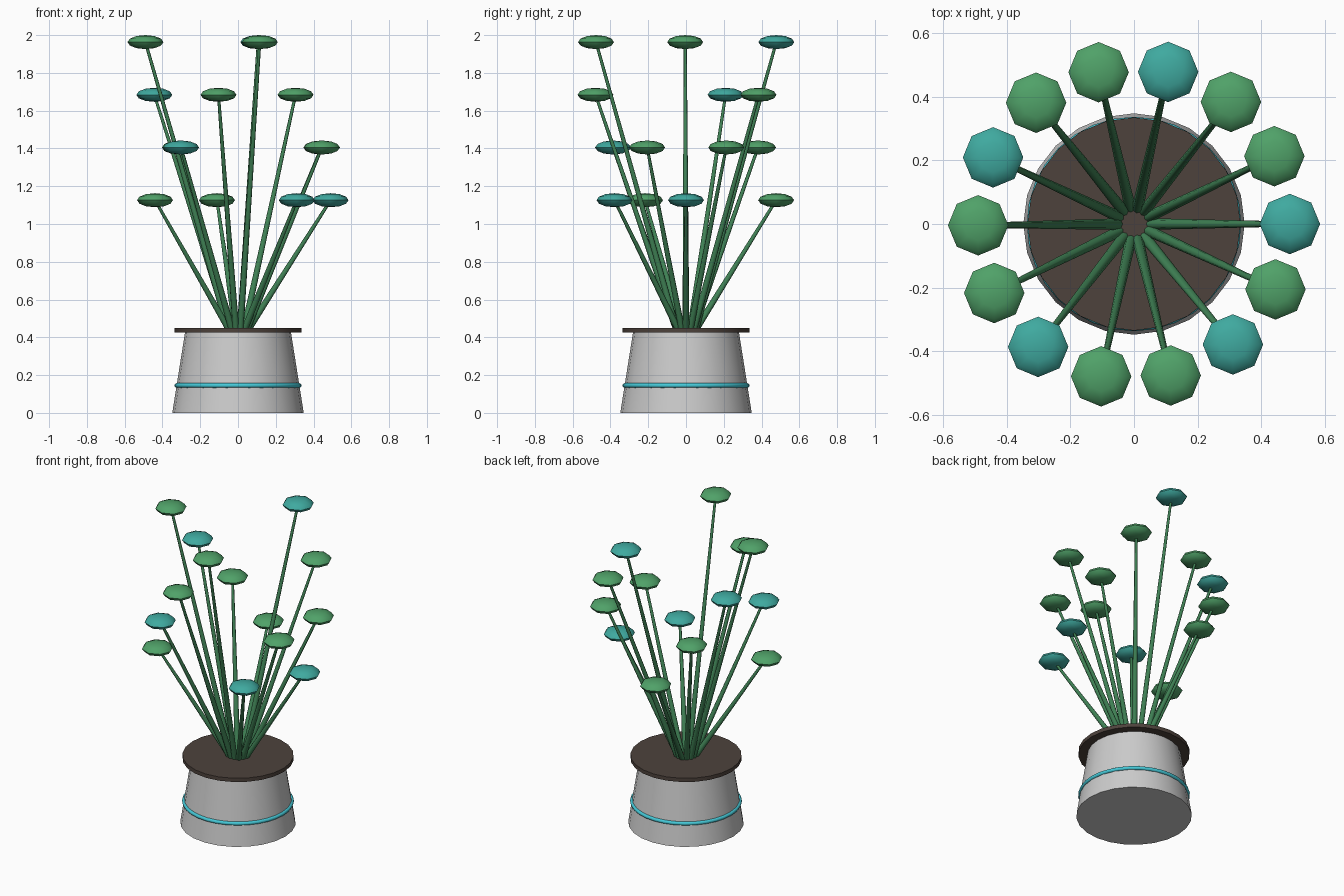
import bpy, math
from mathutils import Vector

if "Cube" in bpy.data.objects:
    bpy.data.objects.remove(bpy.data.objects["Cube"])


def material(name, rgb):
    m = bpy.data.materials.new(name)
    m.diffuse_color = (*rgb, 1)
    m.use_nodes = True
    m.node_tree.nodes["Principled BSDF"].inputs["Base Color"].default_value = m.diffuse_color
    return m


soil_mat = material("soil_brown", (0.075, 0.055, 0.045))
band_mat = material("band_cyan", (0.06, 0.58, 0.68))
stem_mat = material("stem_green", (0.05, 0.22, 0.09))
green = material("leaf_green", (0.08, 0.36, 0.14))
teal = material("leaf_teal", (0.05, 0.40, 0.35))


def finish(name, mat=None, angle=30):
    o = bpy.context.object
    o.name = name
    if mat:
        o.data.materials.append(mat)
    bpy.ops.object.shade_smooth_by_angle(angle=math.radians(angle))
    return o


# Tapered pot, wider at the foot
bpy.ops.mesh.primitive_cone_add(vertices=24, radius1=0.348, radius2=0.28,
                                depth=0.43, location=(0, 0, 0.215))
finish("pot")

# Thin decorative band
bpy.ops.mesh.primitive_torus_add(major_segments=32, minor_segments=8,
                                 major_radius=0.325, minor_radius=0.012,
                                 location=(0, 0, 0.145))
finish("pot_band", band_mat, 60)

# Overhanging soil disc
bpy.ops.mesh.primitive_cylinder_add(vertices=24, radius=0.335, depth=0.025,
                                    location=(0, 0, 0.4375))
finish("soil", soil_mat)

# Fan of straight stems, each ending in a flattened eight-sided leaf
for i in range(14):
    a = i * 0.45
    out = Vector((math.cos(a), math.sin(a), 0))
    base = out * 0.05 + Vector((0, 0, 0.435))
    tip = out * 0.49 + Vector((0, 0, 1.126 + 0.279 * (i % 4)))
    d = tip - base
    bpy.ops.mesh.primitive_cone_add(vertices=8, radius1=0.018, radius2=0.008,
                                    depth=d.length, location=(base + tip) / 2,
                                    rotation=d.to_track_quat('Z', 'Y').to_euler())
    finish(f"stem_{i}", stem_mat, 60)
    bpy.ops.mesh.primitive_uv_sphere_add(segments=8, ring_count=6, radius=0.095,
                                         location=tip, scale=(1, 1, 0.39))
    finish(f"leaf_{i}", teal if i % 3 == 0 else green, 60)
